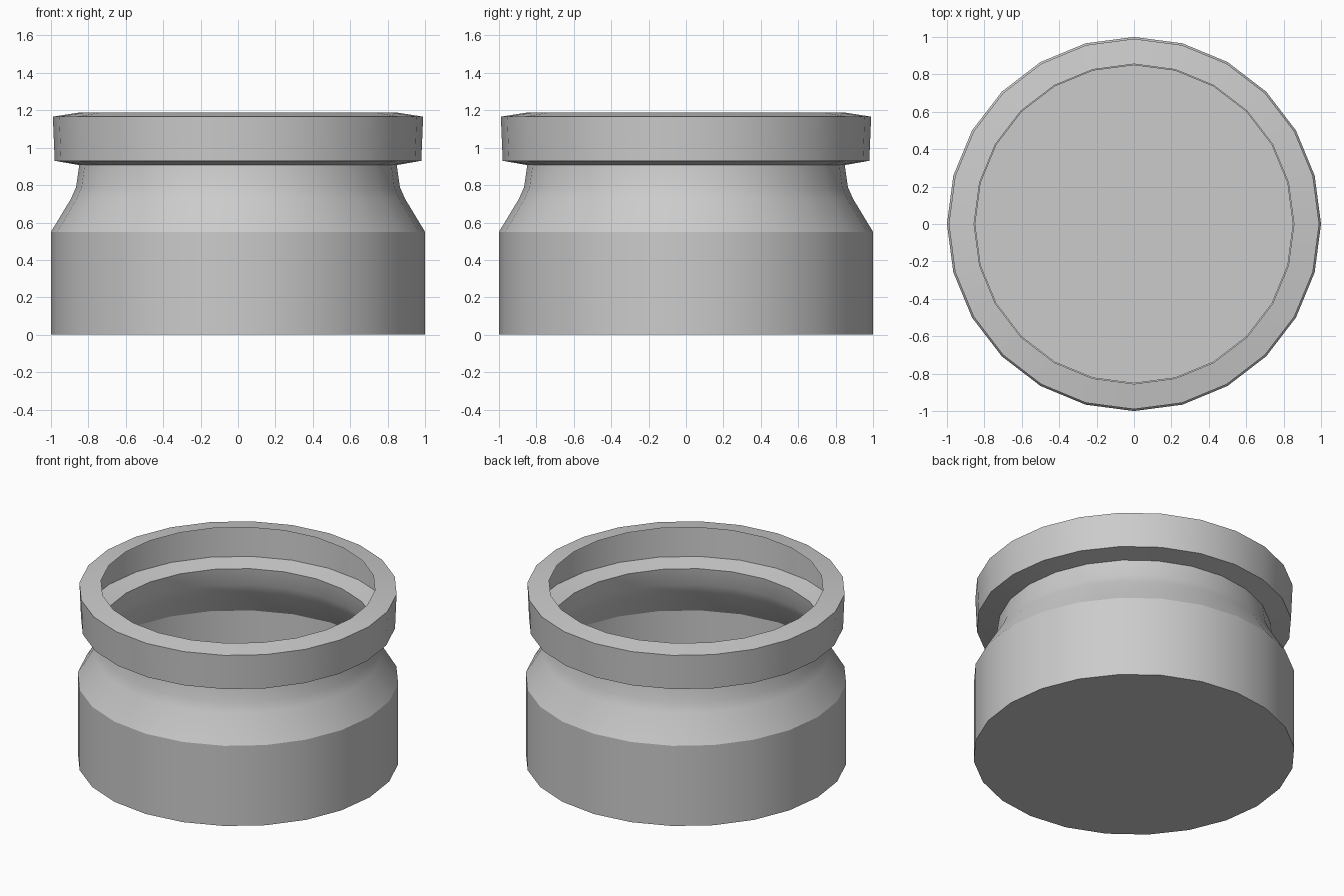
import bpy, bmesh, math

if "Cube" in bpy.data.objects:
    bpy.data.objects.remove(bpy.data.objects["Cube"])

SIDES = 24
# Thin-walled outline (radius, height): base, shoulder, neck, hollow collar, inward lip
PROFILE = [(1.0, 0.0), (1.0, 0.55), (0.893, 0.727), (0.866, 0.788),
           (0.849, 0.907), (0.98, 0.93), (0.99, 1.166), (0.855, 1.187)]

bm = bmesh.new()
rings = []
for r, z in PROFILE:
    rings.append([bm.verts.new((r * math.cos(2 * math.pi * i / SIDES),
                                r * math.sin(2 * math.pi * i / SIDES), z))
                  for i in range(SIDES)])

# Walls, open at the top
for low, high in zip(rings, rings[1:]):
    for i in range(SIDES):
        j = (i + 1) % SIDES
        bm.faces.new((low[i], low[j], high[j], high[i]))

# Floor
bm.faces.new(list(reversed(rings[0])))

mesh = bpy.data.meshes.new("open_jar")
bm.to_mesh(mesh)
bm.free()
jar = bpy.data.objects.new("open_jar", mesh)
bpy.context.collection.objects.link(jar)

# Smooth around the sides, sharp at shoulder and collar
bpy.context.view_layer.objects.active = jar
jar.select_set(True)
bpy.ops.object.shade_smooth_by_angle(angle=math.radians(28))
